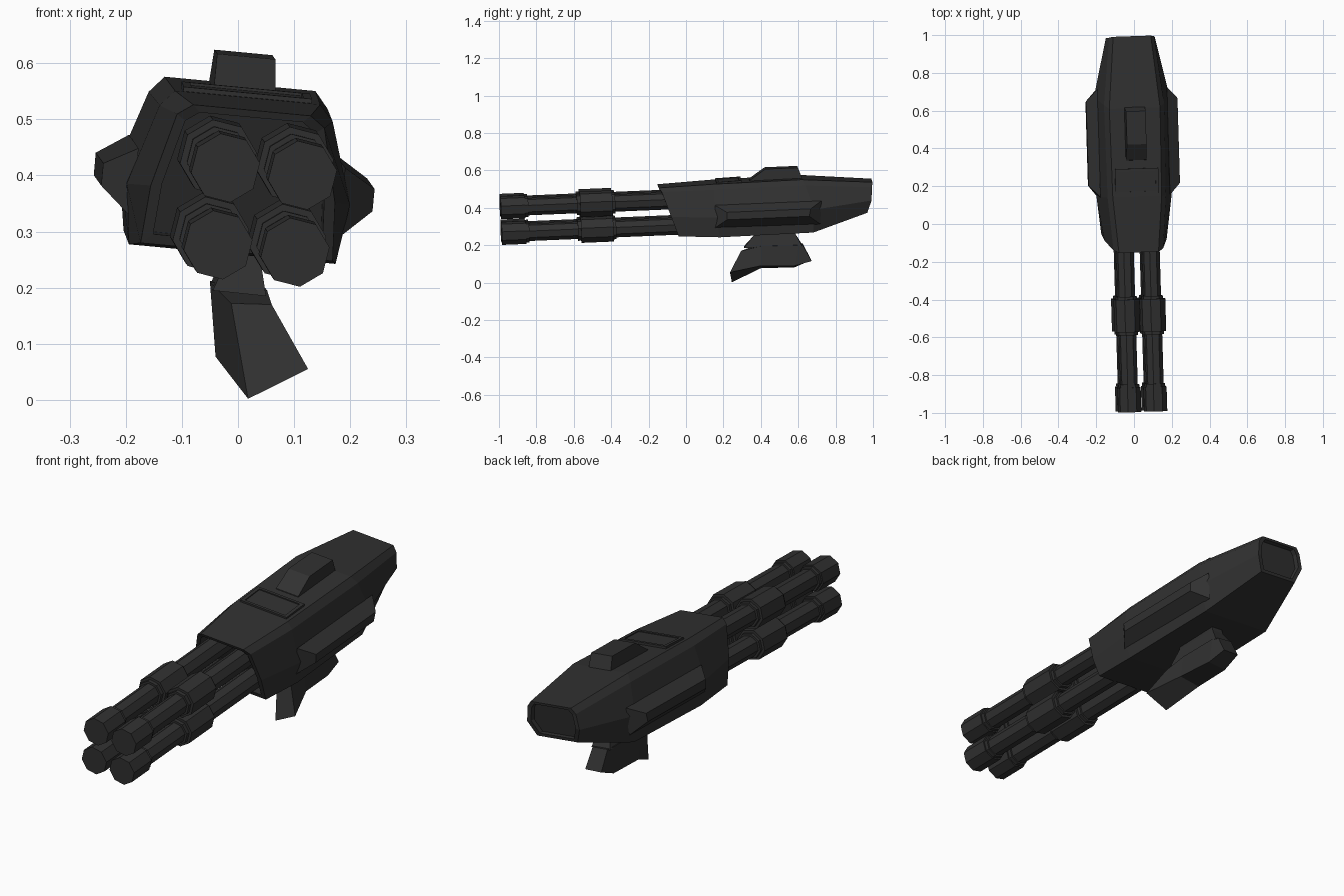
import bpy, bmesh, math
from mathutils import Matrix, Vector

mat = bpy.data.materials.new("dark_gunmetal")
mat.diffuse_color = (0.03, 0.03, 0.03, 1)

# Gun is slightly rolled, pitched and yawed relative to the ground
Y = Vector((-0.03, 1, 0.042)).normalized()
X = Vector((1, 0.03, -0.095))
X = (X - Y * X.dot(Y)).normalized()
Z = X.cross(Y)
POSE = Matrix.Translation((0.008, 0, 0.39)) @ Matrix((X, Y, Z)).transposed().to_4x4()


def finish(name, bm, matrix=POSE):
    bmesh.ops.recalc_face_normals(bm, faces=bm.faces)
    me = bpy.data.meshes.new(name)
    bm.to_mesh(me)
    bm.free()
    me.materials.append(mat)
    ob = bpy.data.objects.new(name, me)
    ob.matrix_world = matrix
    bpy.context.collection.objects.link(ob)
    return ob


def loft(name, rings, matrix=POSE):
    """Skin a list of equal-length point rings and cap both ends."""
    bm = bmesh.new()
    vs = [[bm.verts.new(p) for p in r] for r in rings]
    n = len(vs[0])
    for a, b in zip(vs, vs[1:]):
        for i in range(n):
            j = (i + 1) % n
            bm.faces.new((a[i], a[j], b[j], b[i]))
    bm.faces.new(vs[0])
    bm.faces.new(vs[-1])
    return finish(name, bm, matrix)


def mirrored(half):
    return [Vector(p) for p in half] + [Vector((-x, y, z)) for x, y, z in reversed(half)]


def shrink(ring, s, dy):
    c = sum(ring, Vector()) / len(ring)
    return [c + (p - c) * s + Vector((0, dy, 0)) for p in ring]


def rect(w, y0, y1, z0, z1=None):
    z1 = z0 if z1 is None else z1
    return [(-w, y0, z0), (w, y0, z0), (w, y1, z1), (-w, y1, z1)]


# Hull with recessed front opening and rear cap
front = mirrored([(0.105, -0.145, 0.133), (0.132, -0.13, 0.113), (0.165, -0.085, -0.02), (0.172, -0.05, -0.125)])
waist = mirrored([(0.13, 0.15, 0.143), (0.155, 0.15, 0.115), (0.2, 0.15, -0.03), (0.185, 0.17, -0.138)])
back = mirrored([(0.135, 0.62, 0.148), (0.16, 0.64, 0.118), (0.2, 0.68, -0.01), (0.18, 0.67, -0.134)])
tail = mirrored([(0.10, 1.0, 0.115), (0.12, 0.995, 0.09), (0.13, 0.99, 0.02), (0.10, 0.965, -0.048)])
loft("hull", [shrink(front, 0.88, 0.1), shrink(front, 0.88, 0.0), front, waist, back, tail,
              shrink(tail, 0.85, 0.0), shrink(tail, 0.83, -0.02)])

# Side fins
for s, side in ((1, "right"), (-1, "left")):
    base = [(0.185 * s, 0.14, -0.09), (0.185 * s, 0.71, -0.09), (0.185 * s, 0.72, 0.035), (0.185 * s, 0.15, 0.035)]
    edge = [(0.243 * s, 0.21, -0.04), (0.243 * s, 0.65, -0.04), (0.243 * s, 0.66, 0.0), (0.243 * s, 0.21, 0.0)]
    loft(side + "_fin", [base, edge])

# Sight block and framed panel on the roof
loft("sight_block", [rect(0.055, 0.34, 0.63, 0.13), rect(0.055, 0.345, 0.625, 0.148), rect(0.052, 0.43, 0.605, 0.205)])
loft("roof_panel", [rect(0.115, 0.165, 0.30, 0.13), rect(0.115, 0.165, 0.30, 0.151, 0.155),
                    rect(0.10, 0.178, 0.287, 0.151, 0.155), rect(0.10, 0.178, 0.287, 0.147, 0.15)])

# Four octagonal barrels with collar and muzzle
profile = [(-0.992, 0.062), (-0.862, 0.062), (-0.862, 0.055), (-0.845, 0.055), (-0.845, 0.047),
           (-0.585, 0.047), (-0.585, 0.057), (-0.568, 0.057), (-0.568, 0.069), (-0.395, 0.069),
           (-0.395, 0.057), (-0.38, 0.057), (-0.38, 0.047), (0.0, 0.047)]
for ix, sx in (("left", -1), ("right", 1)):
    for iz, sz in (("lower", -1), ("upper", 1)):
        cx, cz = 0.003 + 0.069 * sx, -0.01 + 0.069 * sz
        rings = [[(cx + r * math.cos(math.tau * (k + 0.3) / 8), y, cz + r * math.sin(math.tau * (k + 0.3) / 8))
                  for k in range(8)] for y, r in profile]
        loft(f"{iz}_{ix}_barrel", rings)

# Mounting neck and twisted foot below (world coordinates)
ID = Matrix.Identity(4)
loft("mount_neck", [
    [(-0.045, 0.31, 0.195), (0.05, 0.31, 0.185), (0.045, 0.62, 0.195), (-0.05, 0.62, 0.205)],
    [(-0.02, 0.36, 0.25), (0.04, 0.36, 0.25), (0.035, 0.585, 0.26), (-0.025, 0.585, 0.26)],
    [(-0.015, 0.37, 0.29), (0.04, 0.37, 0.29), (0.035, 0.58, 0.29), (-0.02, 0.58, 0.29)]], ID)
loft("mount_foot", [
    [(-0.012, 0.30, 0.172), (0.06, 0.295, 0.17), (0.125, 0.235, 0.055), (0.018, 0.245, 0.002)],
    [(-0.05, 0.40, 0.21), (0.052, 0.40, 0.195), (0.065, 0.40, 0.09), (-0.04, 0.40, 0.077)],
    [(-0.05, 0.60, 0.212), (0.048, 0.60, 0.20), (0.05, 0.58, 0.09), (-0.04, 0.58, 0.082)],
    [(-0.04, 0.625, 0.208), (0.035, 0.625, 0.20), (0.04, 0.672, 0.115), (-0.04, 0.67, 0.12)]], ID)
